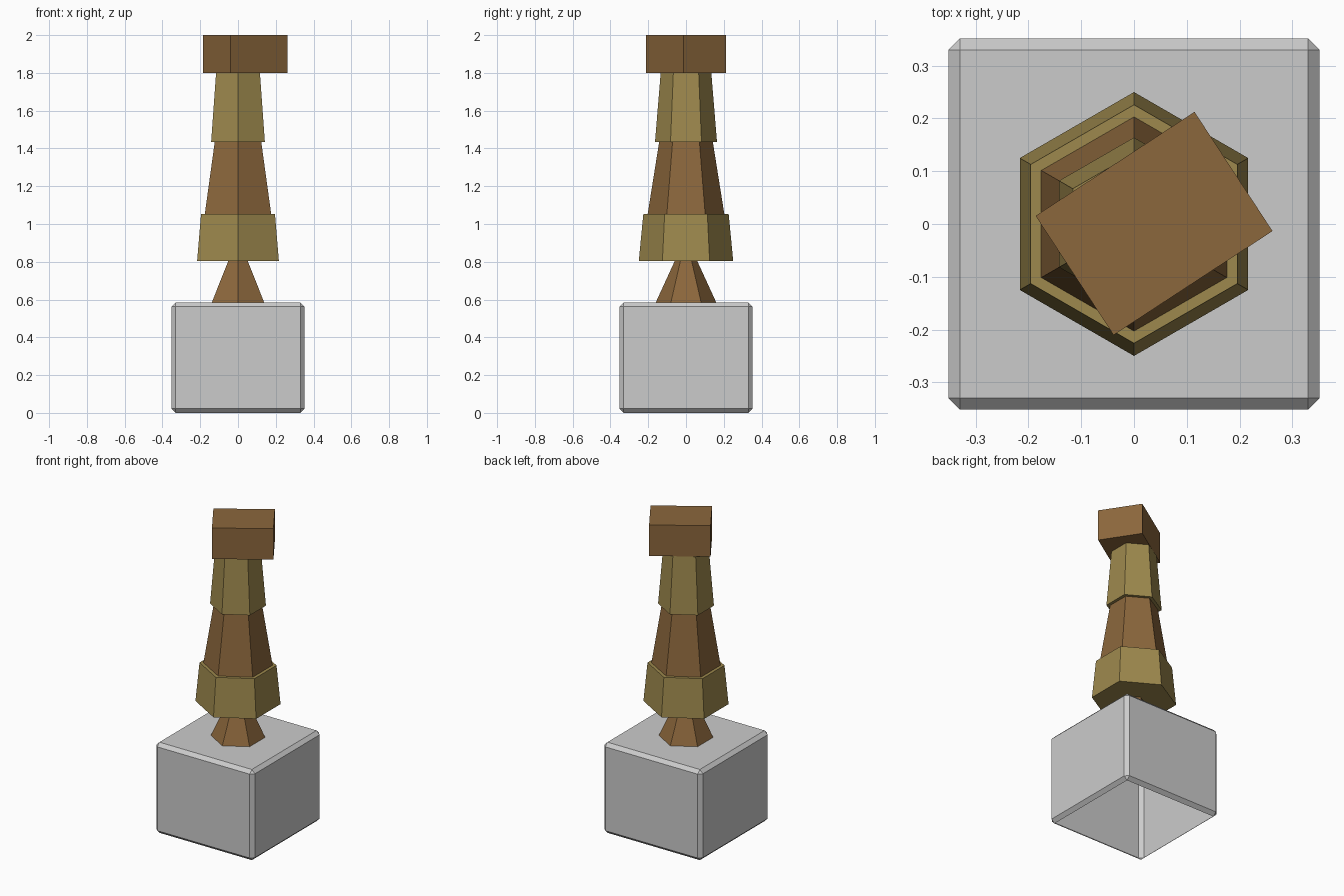
import bpy
import bmesh
from math import sin, cos, radians, tau
from mathutils import Matrix

if "Cube" in bpy.data.objects:
    bpy.data.objects.remove(bpy.data.objects["Cube"])


def material(name, color):
    m = bpy.data.materials.new(name)
    m.diffuse_color = (*color, 1)
    m.use_nodes = True
    m.node_tree.nodes["Principled BSDF"].inputs["Base Color"].default_value = m.diffuse_color
    return m


brown = material("brown", (0.26, 0.135, 0.045))
brass = material("brass", (0.34, 0.25, 0.075))


def finish(name, bm, mat=None):
    bmesh.ops.recalc_face_normals(bm, faces=bm.faces)
    me = bpy.data.meshes.new(name)
    bm.to_mesh(me)
    bm.free()
    if mat:
        me.materials.append(mat)
    ob = bpy.data.objects.new(name, me)
    bpy.context.collection.objects.link(ob)
    return ob


def hex_taper(name, r0, z0, r1, z1, mat):
    """Six-sided tapered segment with corners on the y axis."""
    bm = bmesh.new()
    low, high = [[bm.verts.new((r * sin(i * tau / 6), r * cos(i * tau / 6), z))
                  for i in range(6)] for r, z in ((r0, z0), (r1, z1))]
    for i in range(6):
        j = (i + 1) % 6
        bm.faces.new((low[i], low[j], high[j], high[i]))
    bm.faces.new(low)
    bm.faces.new(high)
    finish(name, bm, mat)


def box(bm, size, center):
    bmesh.ops.create_cube(bm, size=1, matrix=Matrix.Translation(center)
                          @ Matrix.Diagonal((*size, 1)))


# Chamfered stone block, open underneath
bm = bmesh.new()
box(bm, (0.704, 0.704, 0.585), (0, 0, 0.2925))
bmesh.ops.bevel(bm, geom=bm.edges[:], offset=0.022, segments=1,
                affect='EDGES', profile=0.5)
bottom = [f for f in bm.faces if all(v.co.z < 0.001 for v in f.verts)]
bmesh.ops.recalc_face_normals(bm, faces=bm.faces)
bmesh.ops.delete(bm, geom=bottom, context='FACES')
finish("stone_block", bm)

# Stacked hexagonal segments of the post
hex_taper("neck", 0.16, 0.585, 0.06, 0.803, brown)
hex_taper("lower_collar", 0.25, 0.803, 0.226, 1.052, brass)
hex_taper("shaft", 0.203, 1.052, 0.142, 1.435, brown)
hex_taper("upper_collar", 0.164, 1.435, 0.134, 1.8, brass)

# Turned, slightly off-centre cap block
bm = bmesh.new()
box(bm, (0.36, 0.27, 0.2), (0, 0, 0))
bm.transform(Matrix.Translation((0.038, 0.001, 1.9))
             @ Matrix.Rotation(radians(33.2), 4, 'Z'))
finish("cap_block", bm, brown)
